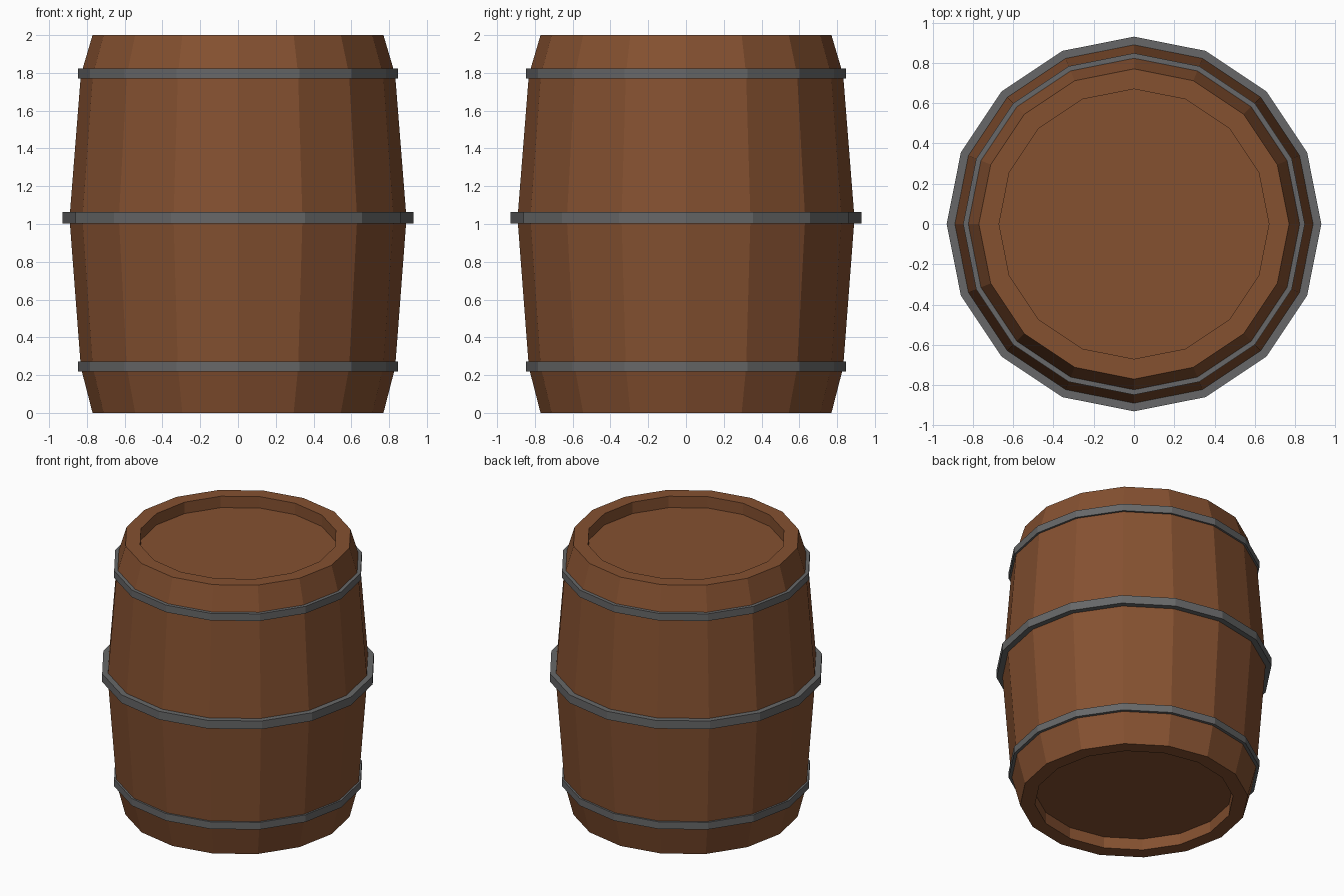
import bpy, bmesh
from math import sin, cos, pi

if "Cube" in bpy.data.objects:
    bpy.data.objects.remove(bpy.data.objects["Cube"])

SIDES = 16

def material(name, rgb):
    m = bpy.data.materials.new(name)
    m.diffuse_color = (*rgb, 1)
    m.use_nodes = True
    m.node_tree.nodes["Principled BSDF"].inputs["Base Color"].default_value = m.diffuse_color
    return m

wood = material("brown_wood", (0.235, 0.082, 0.030))
iron = material("grey_iron", (0.135, 0.137, 0.139))

def finish(name, bm, mat):
    bmesh.ops.recalc_face_normals(bm, faces=bm.faces)
    me = bpy.data.meshes.new(name)
    bm.to_mesh(me)
    bm.free()
    me.materials.append(mat)
    ob = bpy.data.objects.new(name, me)
    bpy.context.collection.objects.link(ob)
    return ob

def point(bm, r, z, i):
    a = 2 * pi * i / SIDES
    return bm.verts.new((r * cos(a), r * sin(a), z))

def lathe(name, profile, mat):
    """Revolve a closed (radius, z) profile into a flat-sided ring."""
    bm = bmesh.new()
    rings = [[point(bm, r, z, i) for r, z in profile] for i in range(SIDES)]
    n = len(profile)
    for i in range(SIDES):
        a, b = rings[i], rings[(i + 1) % SIDES]
        for k in range(n):
            bm.faces.new((a[k], b[k], b[(k + 1) % n], a[(k + 1) % n]))
    return finish(name, bm, mat)

def disc_block(name, r, z0, z1, mat):
    """Closed many-sided plate."""
    bm = bmesh.new()
    low = [point(bm, r, z0, i) for i in range(SIDES)]
    high = [point(bm, r, z1, i) for i in range(SIDES)]
    bm.faces.new(low[::-1])
    bm.faces.new(high)
    for i in range(SIDES):
        j = (i + 1) % SIDES
        bm.faces.new((low[i], low[j], high[j], high[i]))
    return finish(name, bm, mat)

# Bulging wall of staves with flat rims at both ends
lathe("staves", [(0.67, 0), (0.77, 0), (0.832, 0.24), (0.892, 1.03),
                 (0.832, 1.79), (0.77, 2), (0.67, 2)], wood)

# Recessed heads
disc_block("top_head", 0.672, 1.85, 1.915, wood)
disc_block("bottom_head", 0.672, 0.085, 0.15, wood)

# Iron hoops
for name, inner, outer, z0, z1 in (("lower_hoop", 0.80, 0.848, 0.218, 0.271),
                                   ("middle_hoop", 0.87, 0.930, 1.002, 1.063),
                                   ("upper_hoop", 0.80, 0.848, 1.769, 1.822)):
    lathe(name, [(inner, z0), (outer, z0), (outer, z1), (inner, z1)], iron)
